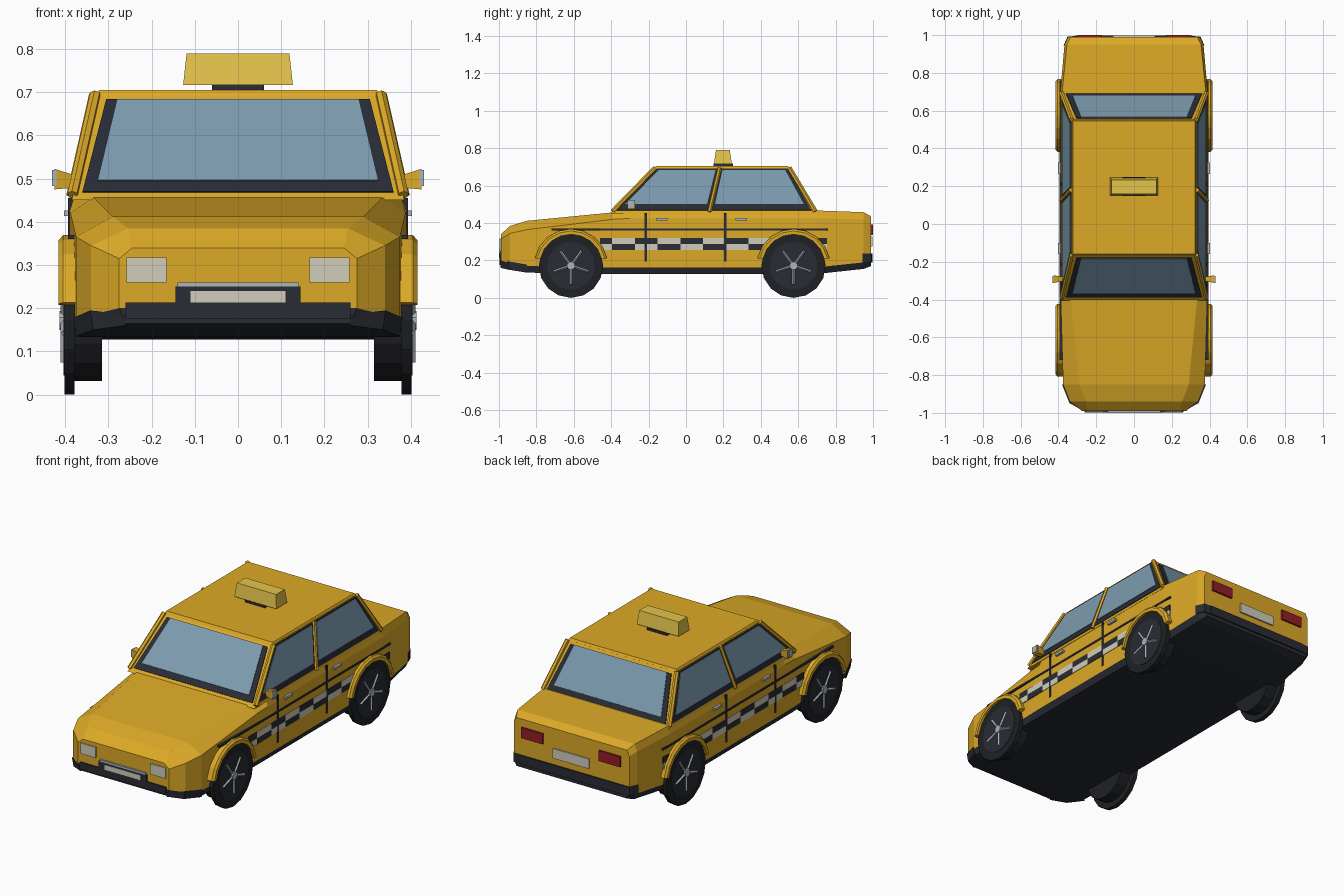
import bpy, bmesh, math
from mathutils import Vector

if "Cube" in bpy.data.objects:
    bpy.data.objects.remove(bpy.data.objects["Cube"])

def mat(name, r, g, b):
    m = bpy.data.materials.new(name)
    m.diffuse_color = (r, g, b, 1)
    m.use_nodes = True
    m.node_tree.nodes["Principled BSDF"].inputs["Base Color"].default_value = m.diffuse_color
    return m

YELLOW = mat("yellow_paint", .72, .40, .02)
DARK = mat("dark_trim", .022, .025, .035)
TYRE = mat("rubber", .014, .015, .018)
GLASS = mat("glass", .20, .33, .43)
SILVER = mat("silver", .42, .45, .50)
WHITE = mat("off_white", .64, .61, .50)
RED = mat("red_lens", .30, .012, .02)
SIGN = mat("sign_yellow", .78, .55, .07)

def make(name, bm, mats, mirror=False):
    bmesh.ops.recalc_face_normals(bm, faces=bm.faces)
    me = bpy.data.meshes.new(name)
    bm.to_mesh(me)
    bm.free()
    for m in mats if isinstance(mats, list) else [mats]:
        me.materials.append(m)
    ob = bpy.data.objects.new(name, me)
    bpy.context.collection.objects.link(ob)
    if mirror:
        ob.modifiers.new("Mirror", 'MIRROR').use_mirror_merge = False
    return ob

def prism(name, low, high, m, mirror=False):
    """Solid between two matching polygons."""
    bm = bmesh.new()
    a = [bm.verts.new(p) for p in low]
    b = [bm.verts.new(p) for p in high]
    bm.faces.new(a)
    bm.faces.new(b)
    for i in range(len(a)):
        j = (i + 1) % len(a)
        bm.faces.new((a[i], a[j], b[j], b[i]))
    return make(name, bm, m, mirror)

def rect(x0, x1, y0, y1, z):
    return [(x0, y0, z), (x1, y0, z), (x1, y1, z), (x0, y1, z)]

def box(name, x0, x1, y0, y1, z0, z1, m, mirror=False):
    return prism(name, rect(x0, x1, y0, y1, z0), rect(x0, x1, y0, y1, z1), m, mirror)

def plate(name, pts, t, m, mirror=False):
    """Thin panel raised by t from a sloping cabin face."""
    p = [Vector(q) for q in pts]
    n = (p[1] - p[0]).cross(p[2] - p[0]).normalized()
    if n.dot(p[0] - Vector((0, .15, .4))) < 0:
        n = -n
    return prism(name, [q - n * .004 for q in p], [q + n * t for q in p], m, mirror)

def cylinder(bm, p, q, r, sides, r2=None):
    p, q = Vector(p), Vector(q)
    d = q - p
    mx = d.to_track_quat('Z', 'Y').to_matrix().to_4x4()
    mx.translation = (p + q) / 2
    bmesh.ops.create_cone(bm, cap_ends=True, segments=sides, radius1=r,
                          radius2=r if r2 is None else r2, depth=d.length, matrix=mx)

# Lower body: lofted sections (y, z bottom, z shoulder, z top, w bottom, w side, w top)
sections = [(-.99, .165, .315, .34, .26, .275, .245), (-.94, .15, .345, .385, .33, .34, .255),
            (-.85, .135, .365, .412, .365, .375, .29), (-.39, .128, .42, .457, .375, .388, .335),
            (-.30, .128, .425, .462, .375, .39, .378), (.70, .128, .425, .467, .375, .39, .38),
            (.95, .155, .42, .458, .35, .368, .355), (.99, .17, .405, .435, .335, .35, .335)]
bm = bmesh.new()
rings = []
for y, zb, zs, zt, wb, ws, wt in sections:
    half = [(wb, zb), (ws, zb + .035), (ws, zs), (wt, zt)]
    full = half + [(-x, z) for x, z in reversed(half)]
    rings.append([bm.verts.new((x, y, z)) for x, z in full])
for a, b in zip(rings, rings[1:]):
    for i in range(8):
        j = (i + 1) % 8
        bm.faces.new((a[i], a[j], b[j], b[i])).material_index = int(i in (0, 6, 7))
for r in (rings[0], rings[-1]):
    for i in range(3):
        bm.faces.new((r[i], r[i + 1], r[6 - i], r[7 - i])).material_index = int(i == 0)
make("body", bm, [YELLOW, DARK])

# Cabin shell: sloping faces described by height
def side_x(z): return .383 - (z - .46) * .225
def front_y(z): return -.395 + (z - .46) * .98
def rear_y(z): return .69 - (z - .465) * .60
def ring(z):
    x = side_x(z)
    return [(-x, front_y(z), z), (x, front_y(z), z), (x, rear_y(z), z), (-x, rear_y(z), z)]
prism("cabin", ring(.45), ring(.695), YELLOW)
prism("roof", ring(.69), rect(-.322, .322, -.16, .545, .705), YELLOW)

# Corner pillars and slanted middle pillars
bm = bmesh.new()
for fy in (front_y, rear_y):
    cylinder(bm, (side_x(.462), fy(.462), .462), (side_x(.695), fy(.695), .695), .013, 6)
cylinder(bm, (side_x(.46) + .004, .125, .46), (side_x(.695) + .004, .18, .695), .011, 6)
make("pillars", bm, YELLOW, True)

# Windscreen and rear window with dark frames
for name, fy in (("windscreen", front_y), ("rear_window", rear_y)):
    for part, z0, z1, w0, w1, t, m in (("_frame", .468, .682, .36, .305, .004, DARK),
                                       ("_glass", .492, .680, .325, .28, .007, GLASS)):
        plate(name + part, [(-w0, fy(z0), z0), (w0, fy(z0), z0),
                            (w1, fy(z1), z1), (-w1, fy(z1), z1)], t, m)

# Side windows, (y, z) outlines
windows = [("front_door_frame", .003, DARK, [(-.375, .468), (-.155, .69), (.172, .69), (.118, .468)]),
           ("front_door_glass", .006, GLASS, [(-.325, .50), (-.145, .683), (.158, .683), (.112, .50)]),
           ("rear_door_frame", .003, DARK, [(.135, .468), (.188, .69), (.545, .69), (.67, .468)]),
           ("rear_door_glass", .006, GLASS, [(.155, .50), (.195, .683), (.53, .683), (.63, .50)])]
for name, t, m, pts in windows:
    plate(name, [(side_x(z), y, z) for y, z in pts], t, m, True)

# Wheels and arch flares
for name, cy in (("front", -.615), ("rear", .575)):
    cz = .172
    bm = bmesh.new()
    cylinder(bm, (.315, cy, cz), (.38, cy, cz), .14, 16)
    cylinder(bm, (.378, cy, cz), (.402, cy, cz), .172, 16)
    make(name + "_tyres", bm, TYRE, True)
    bm = bmesh.new()
    cylinder(bm, (.40, cy, cz), (.404, cy, cz), .128, 16)
    make(name + "_rims", bm, DARK, True)
    bm = bmesh.new()
    cylinder(bm, (.40, cy, cz), (.413, cy, cz), .022, 10)
    for k in range(5):
        a = math.radians(90 + 72 * k + 36)
        u = Vector((0, math.cos(a), math.sin(a)))
        cylinder(bm, Vector((.403, cy, cz)) + u * .01, Vector((.403, cy, cz)) + u * .098, .008, 4)
    make(name + "_spokes", bm, SILVER, True)
    bm = bmesh.new()
    prev = None
    for k in range(9):
        a = math.radians(12 + 156 * k / 8)
        cur = [bm.verts.new((x, cy + r * math.cos(a), cz + r * math.sin(a)))
               for x, r in ((.372, .168), (.415, .168), (.415, .186), (.405, .197), (.372, .197))]
        if prev:
            for i in range(5):
                j = (i + 1) % 5
                bm.faces.new((prev[i], prev[j], cur[j], cur[i]))
        if k in (0, 8):
            bm.faces.new(cur)
        prev = cur
    make(name + "_arch_flares", bm, YELLOW, True)

# Checker band, two rows of alternating cells
for row, z in enumerate((.288, .255)):
    for k in range(-1, 10):
        y0 = max(-.46, -.395 + .1215 * k)
        y1 = min(.755, -.395 + .1215 * (k + 1))
        box("checker_cell", .375, .393, y0, y1, z, z + .033, DARK if (k + row) % 2 else WHITE, True)

# Side trim, door seams, handles
box("side_trim", .372, .394, -.72, .76, .36, .37, DARK, True)
for y in (-.215, .21):
    box("door_seam", .378, .3935, y - .006, y + .006, .195, .455, DARK, True)
    box("door_handle", .38, .403, y + .055, y + .115, .413, .426, SILVER, True)

# Mirrors
prism("mirrors", [(.37, -.30, .48), (.37, -.28, .48), (.37, -.28, .505), (.37, -.30, .505)],
      [(.425, -.312, .475), (.425, -.272, .475), (.425, -.272, .523), (.425, -.312, .523)], YELLOW, True)
box("mirror_caps", .42, .431, -.312, -.276, .483, .52, SILVER, True)

# Front details
box("headlights", .165, .258, -.996, -.97, .26, .318, WHITE, True)
box("front_bumper", -.26, .26, -.998, -.96, .175, .213, DARK)
box("grille", -.145, .145, -.998, -.97, .21, .25, DARK)
box("grille_bar", -.14, .14, -1, -.97, .25, .26, SILVER)
box("front_plate", -.11, .11, -1, -.97, .213, .24, WHITE)
# Bumper corner wedges
prism("front_bumper_corners", [(.26, -.99, .16), (.335, -.945, .15), (.375, -.85, .135), (.30, -.85, .135)],
      [(.26, -.994, .185), (.342, -.948, .195), (.381, -.85, .178), (.30, -.85, .178)], DARK, True)

# Rear details
box("rear_bumper", -.31, .31, .96, .998, .19, .238, DARK)
prism("rear_bumper_corners", [(.30, .996, .19), (.352, .992, .19), (.373, .945, .19), (.30, .945, .19)],
      [(.30, .996, .238), (.352, .992, .238), (.373, .945, .238), (.30, .945, .238)], DARK, True)
box("tail_lights", .17, .30, .97, 1, .335, .392, RED, True)
box("rear_plate", -.11, .11, .97, .998, .275, .328, WHITE)

# Roof sign
box("sign_base", -.06, .06, .148, .25, .70, .718, DARK)
prism("roof_sign", rect(-.127, .127, .15, .245, .717), rect(-.119, .119, .16, .234, .79), SIGN)
